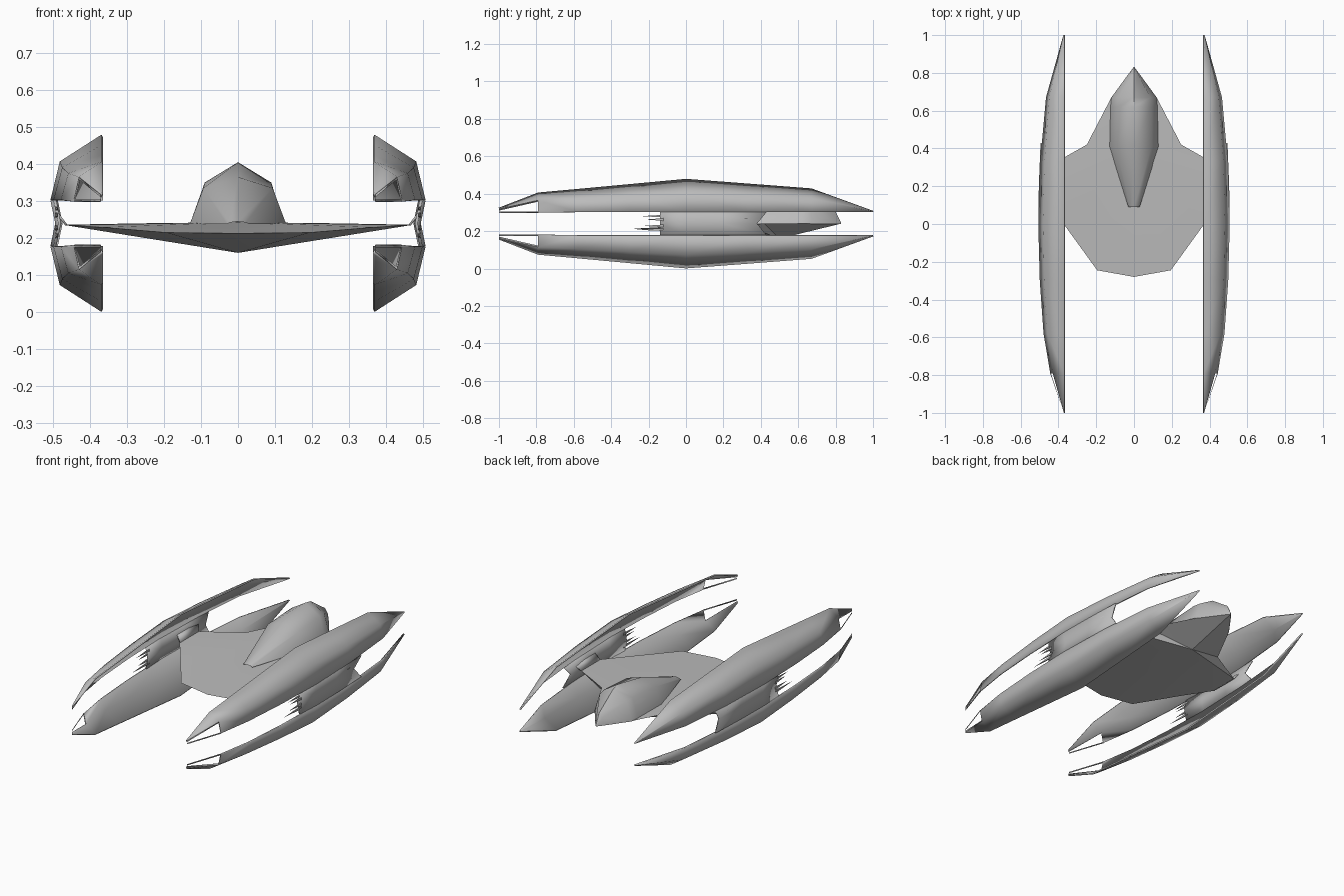
import bpy, bmesh

cube = bpy.data.objects.get("Cube")
if cube:
    bpy.data.objects.remove(cube, do_unlink=True)

MID = 0.24          # height of the plane of symmetry between blades

grey = bpy.data.materials.new("hull_grey")
grey.use_nodes = True
colour = (0.5, 0.5, 0.5, 1)
grey.diffuse_color = colour
grey.node_tree.nodes["Principled BSDF"].inputs["Base Color"].default_value = colour


def finish(name, bm, angle=0.5, mirror=(False, False), thick=0, z=0):
    """Turn a bmesh into a named object with mirror and thickness."""
    bmesh.ops.recalc_face_normals(bm, faces=bm.faces)
    mesh = bpy.data.meshes.new(name)
    bm.to_mesh(mesh)
    bm.free()
    mesh.materials.append(grey)
    ob = bpy.data.objects.new(name, mesh)
    ob.location.z = z
    bpy.context.collection.objects.link(ob)
    bpy.ops.object.select_all(action='DESELECT')
    ob.select_set(True)
    bpy.context.view_layer.objects.active = ob
    bpy.ops.object.shade_smooth_by_angle(angle=angle)
    if thick:
        sol = ob.modifiers.new("thickness", 'SOLIDIFY')
        sol.thickness = thick
        sol.offset = 0
    if any(mirror):
        mir = ob.modifiers.new("mirror", 'MIRROR')
        mir.use_axis = (mirror[0], False, mirror[1])
        mir.use_mirror_merge = False
    return ob


def loft(bm, rows):
    """Skin neighbouring rows of points with quads, return the faces."""
    vs = [[bm.verts.new(p) for p in row] for row in rows]
    return [[bm.faces.new((a[i], a[i + 1], b[i + 1], b[i])) for i in range(len(a) - 1)]
            for a, b in zip(vs, vs[1:])]


# Four curved blades: open shells, (y, half width, height) per station
INNER, EDGE = 0.367, 0.062
stations = [(-1, 0.004, 0.02), (-0.79, 0.075, 0.101), (-0.58, 0.108, 0.12),
            (-0.3, 0.128, 0.146), (0, 0.136, 0.174), (0.33, 0.126, 0.149),
            (0.67, 0.095, 0.123), (1, 0.003, 0.003)]
bm = bmesh.new()
strips = loft(bm, [[(INNER, y, EDGE + h), (INNER + 0.82 * w, y, EDGE + 0.59 * h),
                    (INNER + w, y, EDGE)] for y, w, h in stations])
# Open slot in the pointed front of each blade
slot = strips[0][1]
bmesh.ops.inset_individual(bm, faces=[slot], thickness=0.009)
bmesh.ops.delete(bm, geom=[slot], context='FACES')
finish("blades", bm, 1.1, (True, True), 0.008, MID)

# Side plates joining the upper and lower blades, pinched in the middle
bm = bmesh.new()
loft(bm, [[(x - 0.008, -0.14, z), (x, 0, z), (x - 0.003, 0.2, z), (x - 0.012, back, z)]
          for x, z, back in ((0.503, EDGE, 0.43), (0.49, 0, 0.38), (0.503, -EDGE, 0.43))])
finish("side_plates", bm, 1.1, (True, False), 0.008, MID)

# Thin spikes at the front edge of the side plates
bm = bmesh.new()
for z, front in ((0.04, -0.24), (0.022, -0.22), (-0.012, -0.23), (-0.032, -0.28)):
    tip = bm.verts.new((0.488, front, z))
    base = [bm.verts.new((0.49 + dx, -0.12, z + dz))
            for dx, dz in ((-0.004, -0.007), (0.004, -0.007), (0.004, 0.007), (-0.004, 0.007))]
    bm.faces.new(base)
    for i in range(4):
        bm.faces.new((base[i], base[(i + 1) % 4], tip))
finish("spikes", bm, 0.5, (True, False), 0, MID)

# Flat wing body with a shallow keel, fanned from two centre points
half = [(0.195, -0.245, 0.215), (0.365, -0.01, 0.229), (0.468, 0.13, 0.235),
        (0.468, 0.3, 0.236), (0.365, 0.355, 0.238), (0.25, 0.42, 0.24), (0.12, 0.67, 0.24)]
rim_points = ([(0, -0.28, 0.213)] + half + [(0, 0.83, 0.24)]
              + [(-x, y, z) for x, y, z in reversed(half)])
bm = bmesh.new()
rim = [bm.verts.new(p) for p in rim_points]
for centre in ((0, 0.45, 0.243), (0, 0.5, 0.16)):
    hub = bm.verts.new(centre)
    for i, v in enumerate(rim):
        bm.faces.new((v, rim[(i + 1) % len(rim)], hub))
finish("wing_body", bm, 0.3)

# Flared wing tips meeting the side plates
bm = bmesh.new()
loft(bm, [[(0.464, 0.13, -0.005), (0.464, 0.3, -0.005)],
          [(0.49, 0.14, 0.03), (0.49, 0.33, 0.03)]])
finish("wing_tips", bm, 0.3, (True, False), 0.006, MID)

# Canopy: ridged cross-sections of (y, half width, shoulder height, ridge height)
sections = [(0.09, 0.03, 0.242, 0.245), (0.41, 0.13, 0.335, 0.365),
            (0.62, 0.125, 0.35, 0.405), (0.67, 0.12, 0.345, 0.395),
            (0.8, 0.025, 0.28, 0.305), (0.83, 0.002, 0.241, 0.242)]
bm = bmesh.new()
loft(bm, [[(-w, y, 0.238), (-0.72 * w, y, s), (0, y, r), (0.72 * w, y, s), (w, y, 0.238)]
          for y, w, s, r in sections])
finish("canopy", bm, 1.0)
